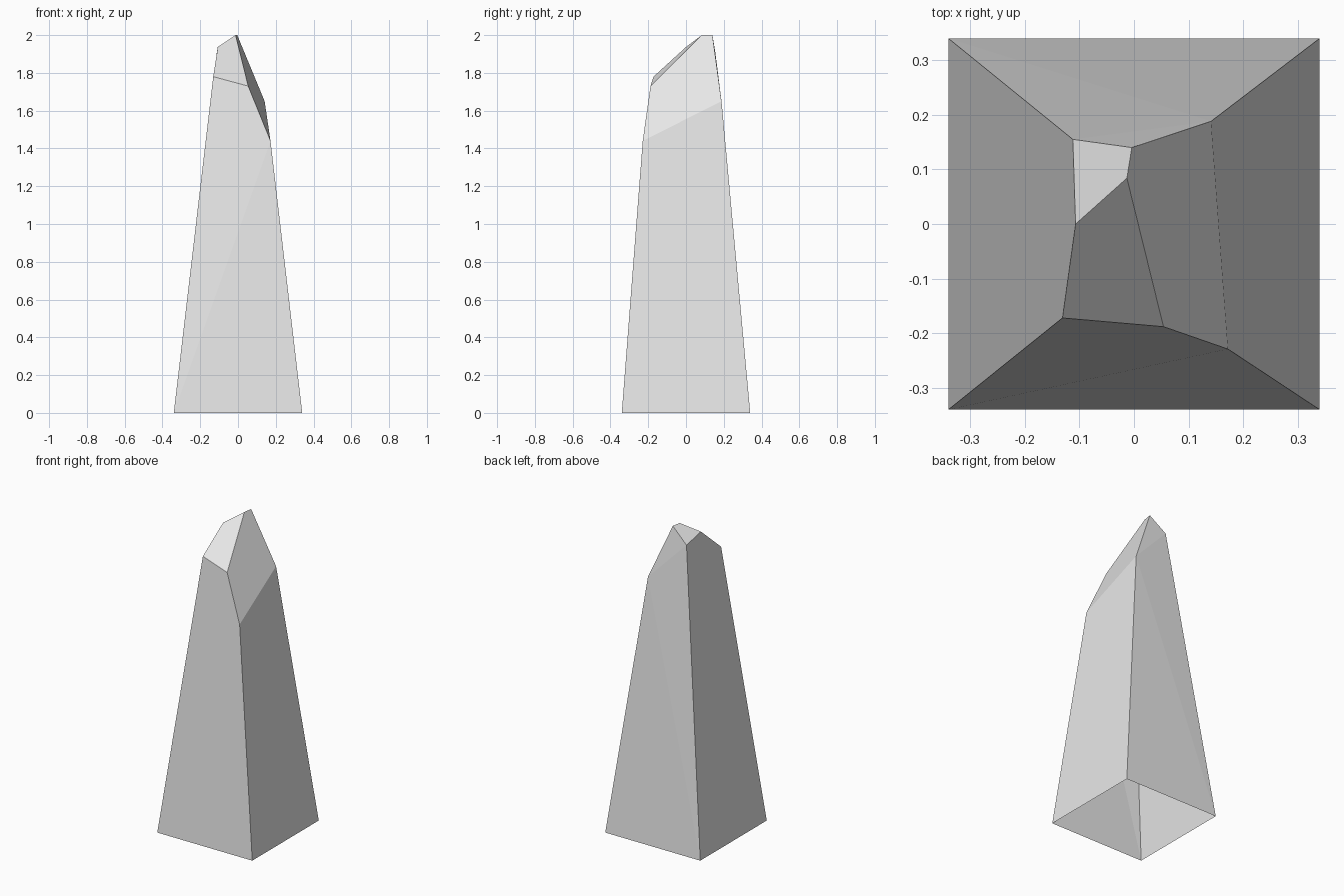
import bpy
import bmesh

cube = bpy.data.objects.get("Cube")
if cube:
    bpy.data.objects.remove(cube, do_unlink=True)

# Pale grey stone
stone = bpy.data.materials.new("pale_grey_stone")
stone.use_nodes = True
colour = (0.8, 0.8, 0.8, 1.0)
stone.diffuse_color = colour
stone.node_tree.nodes["Principled BSDF"].inputs["Base Color"].default_value = colour

# Square foot corners, then the chipped tip's corners
HALF = 0.34
points = {
    "front_left": (-HALF, -HALF, 0), "front_right": (HALF, -HALF, 0),
    "back_right": (HALF, HALF, 0), "back_left": (-HALF, HALF, 0),
    "crest_back": (-0.004, 0.14, 2.0), "crest_front": (-0.013, 0.084, 2.0),
    "cap_back": (-0.112, 0.155, 1.91), "cap_front": (-0.107, 0.0, 1.937),
    "chip_left": (-0.131, -0.172, 1.78), "chip_mid": (0.054, -0.188, 1.73),
    "shoulder_front": (0.172, -0.229, 1.44), "shoulder_back": (0.141, 0.188, 1.65),
}

# Facets of the shard, open underneath
facets = [
    "front_left front_right shoulder_front",
    "front_left shoulder_front chip_mid chip_left",
    "front_right back_right shoulder_back shoulder_front",
    "back_right back_left shoulder_back",
    "back_left cap_back shoulder_back",
    "cap_back crest_back shoulder_back",
    "back_left front_left chip_left cap_front cap_back",
    "cap_front crest_front crest_back cap_back",
    "chip_left chip_mid crest_front cap_front",
    "chip_mid shoulder_front shoulder_back crest_back crest_front",
]

bm = bmesh.new()
verts = {name: bm.verts.new(co) for name, co in points.items()}
for facet in facets:
    bm.faces.new([verts[name] for name in facet.split()])

mesh = bpy.data.meshes.new("stone_shard")
bm.to_mesh(mesh)
bm.free()
mesh.materials.append(stone)
shard = bpy.data.objects.new("stone_shard", mesh)
bpy.context.collection.objects.link(shard)
